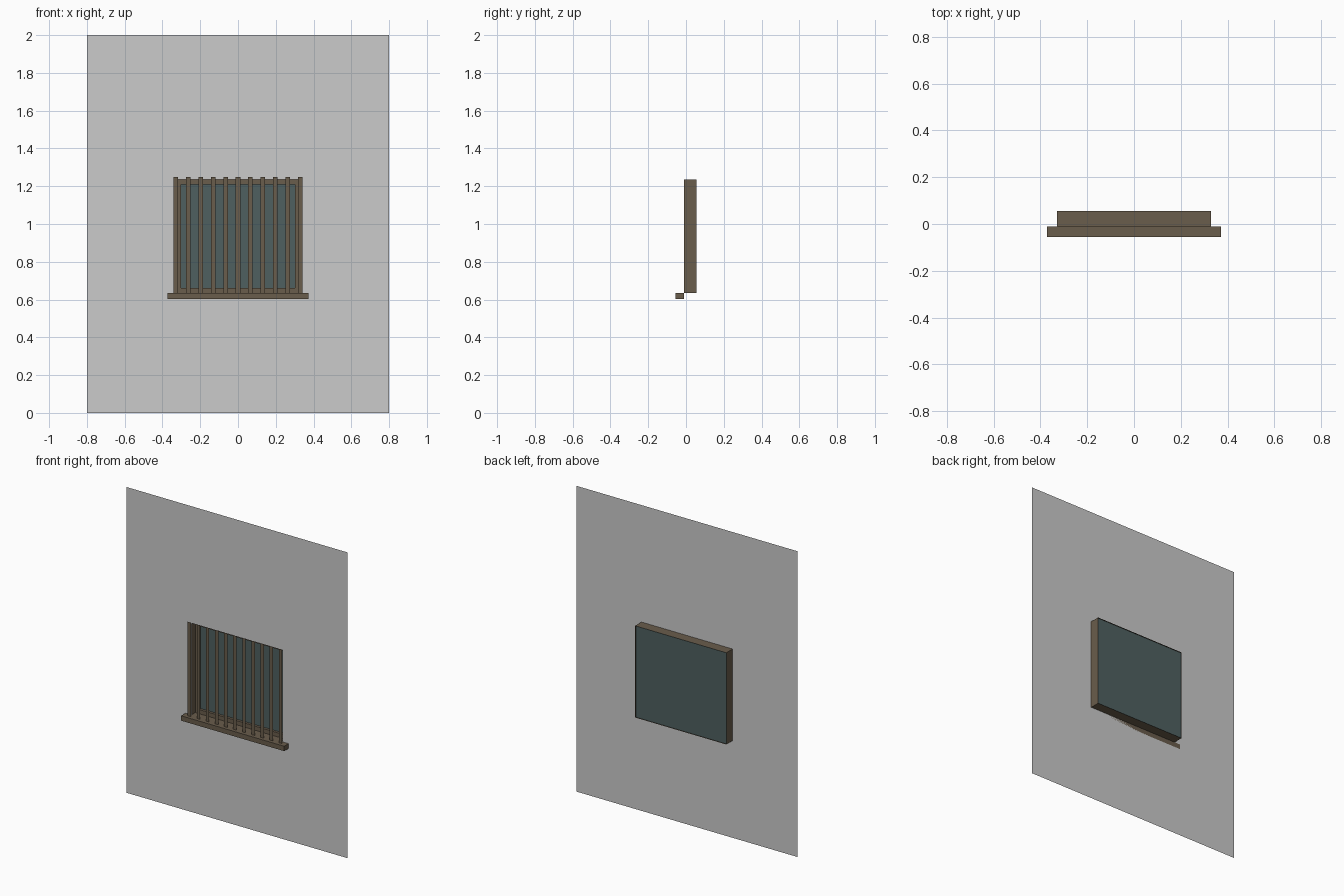
import bpy
import bmesh

cube = bpy.data.objects.get("Cube")
if cube:
    bpy.data.objects.remove(cube, do_unlink=True)


def material(name, rgb):
    mat = bpy.data.materials.new(name)
    mat.use_nodes = True
    mat.diffuse_color = (*rgb, 1)
    mat.node_tree.nodes["Principled BSDF"].inputs["Base Color"].default_value = (*rgb, 1)
    return mat


WALL = material("plaster grey", (0.6, 0.6, 0.6))
WOOD = material("weathered brown", (0.143, 0.109, 0.072))
GLASS = material("dark teal glass", (0.078, 0.118, 0.118))


def finish(name, bm, mat):
    mesh = bpy.data.meshes.new(name)
    bm.to_mesh(mesh)
    bm.free()
    mesh.materials.append(mat)
    obj = bpy.data.objects.new(name, mesh)
    bpy.context.collection.objects.link(obj)
    return obj


def rect(bm, x0, x1, z0, z1, y):
    corners = ((x0, z0), (x1, z0), (x1, z1), (x0, z1))
    return [bm.verts.new((x, y, z)) for x, z in corners]


def panel(name, mat, *bounds):
    """One flat upright rectangle facing the front."""
    bm = bmesh.new()
    bm.faces.new(rect(bm, *bounds))
    return finish(name, bm, mat)


def loft(name, mat, loops, capped=False):
    """Bridge a series of upright rectangles into a ring, tube or block."""
    bm = bmesh.new()
    rings = [rect(bm, *loop) for loop in loops]
    for a, b in zip(rings, rings[1:]):
        for i in range(4):
            j = (i + 1) % 4
            bm.faces.new((a[i], a[j], b[j], b[i]))
    if capped:
        bm.faces.new(rings[0][::-1])
        bm.faces.new(rings[-1])
    return finish(name, bm, mat)


HALF, LOW, HIGH = 0.33, 0.635, 1.235     # window opening
FRONT, BACK = -0.01, 0.055               # wall face and rear of window box
BORDER = 0.027


def opening(y, inset=0.0):
    return (-HALF + inset, HALF - inset, LOW + inset, HIGH - inset, y)


# Wall sheet with the window cut out
loft("wall", WALL, [(-0.8, 0.8, 0, 2, FRONT), opening(FRONT)])

# Box lining the opening, border around the pane, and the pane
loft("window_box", WOOD, [opening(BACK), opening(FRONT)])
loft("window_border", WOOD,
     [opening(0.03), opening(0.03, BORDER), opening(0.047, BORDER)])
panel("window_pane", GLASS, *opening(0.048))

# Sill projecting from the wall
loft("window_sill", WOOD,
     [(-0.373, 0.373, 0.603, LOW, y) for y in (FRONT, -0.055)], capped=True)

# Row of flat upright bars standing on the sill
BARS = 11
for i in range(BARS):
    x = HALF * (2 * i / (BARS - 1) - 1)
    panel(f"window_bar_{i + 1}", WOOD, x - 0.012, x + 0.012, LOW, 1.25, -0.032)
